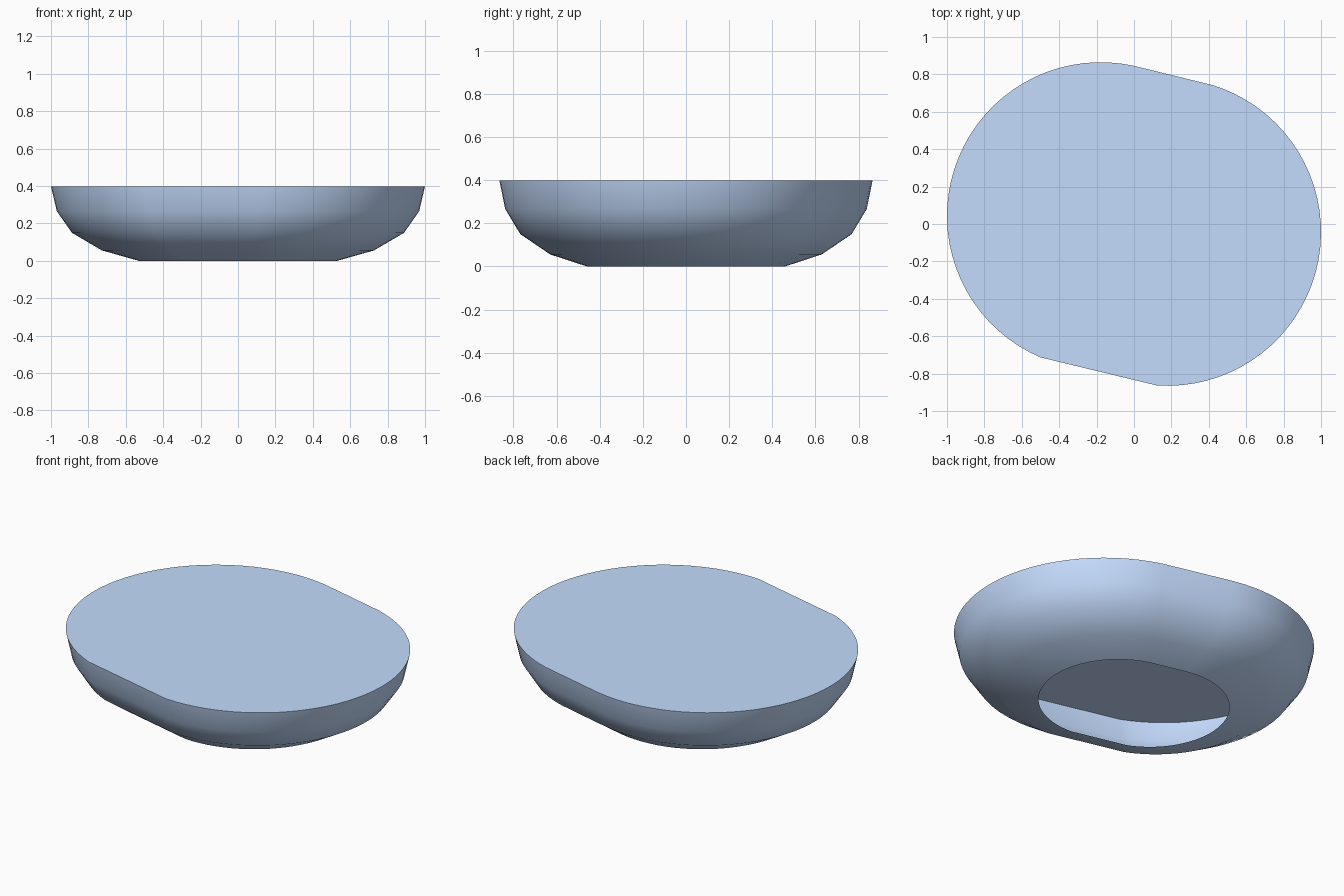
import bpy, bmesh, math

if "Cube" in bpy.data.objects:
    bpy.data.objects.remove(bpy.data.objects["Cube"])

SEG = 36                 # segments per rounded end
R = 0.822                # radius of the rounded ends
CX, CY = 0.178, -0.043   # centre of the right end (left end is opposite)


def arc(cx, cy, start, end):
    pts = []
    for i in range(SEG + 1):
        a = math.radians(start + (end - start) * i / SEG)
        pts.append((cx + R * math.cos(a), cy + R * math.sin(a)))
    return pts


# Skewed oval outline: two arcs joined by straight sides
outline = arc(CX, CY, -94, 73) + arc(-CX, -CY, 77.6, 246.8)

# Bowl profile: (height, outline scale), open at the bottom
profile = [(0.0, 0.53), (0.056, 0.728), (0.15, 0.888), (0.266, 0.969), (0.398, 1.0)]

bm = bmesh.new()
rings = [[bm.verts.new((x * s, y * s, z)) for x, y in outline] for z, s in profile]
n = len(outline)
for low, high in zip(rings, rings[1:]):
    for i in range(n):
        j = (i + 1) % n
        bm.faces.new((low[i], low[j], high[j], high[i]))

# Flat lid
bm.faces.new(rings[-1])

mesh = bpy.data.meshes.new("bowl_body")
bm.to_mesh(mesh)
bm.free()
bowl = bpy.data.objects.new("bowl_body", mesh)
bpy.context.collection.objects.link(bowl)

# Blue finish
blue = bpy.data.materials.new("blue")
blue.diffuse_color = (0.555, 0.715, 0.99, 1.0)
blue.use_nodes = True
blue.node_tree.nodes["Principled BSDF"].inputs["Base Color"].default_value = blue.diffuse_color
mesh.materials.append(blue)

# Smooth sides, crisp rim
bpy.context.view_layer.objects.active = bowl
bowl.select_set(True)
bpy.ops.object.shade_smooth_by_angle(angle=math.radians(30))
